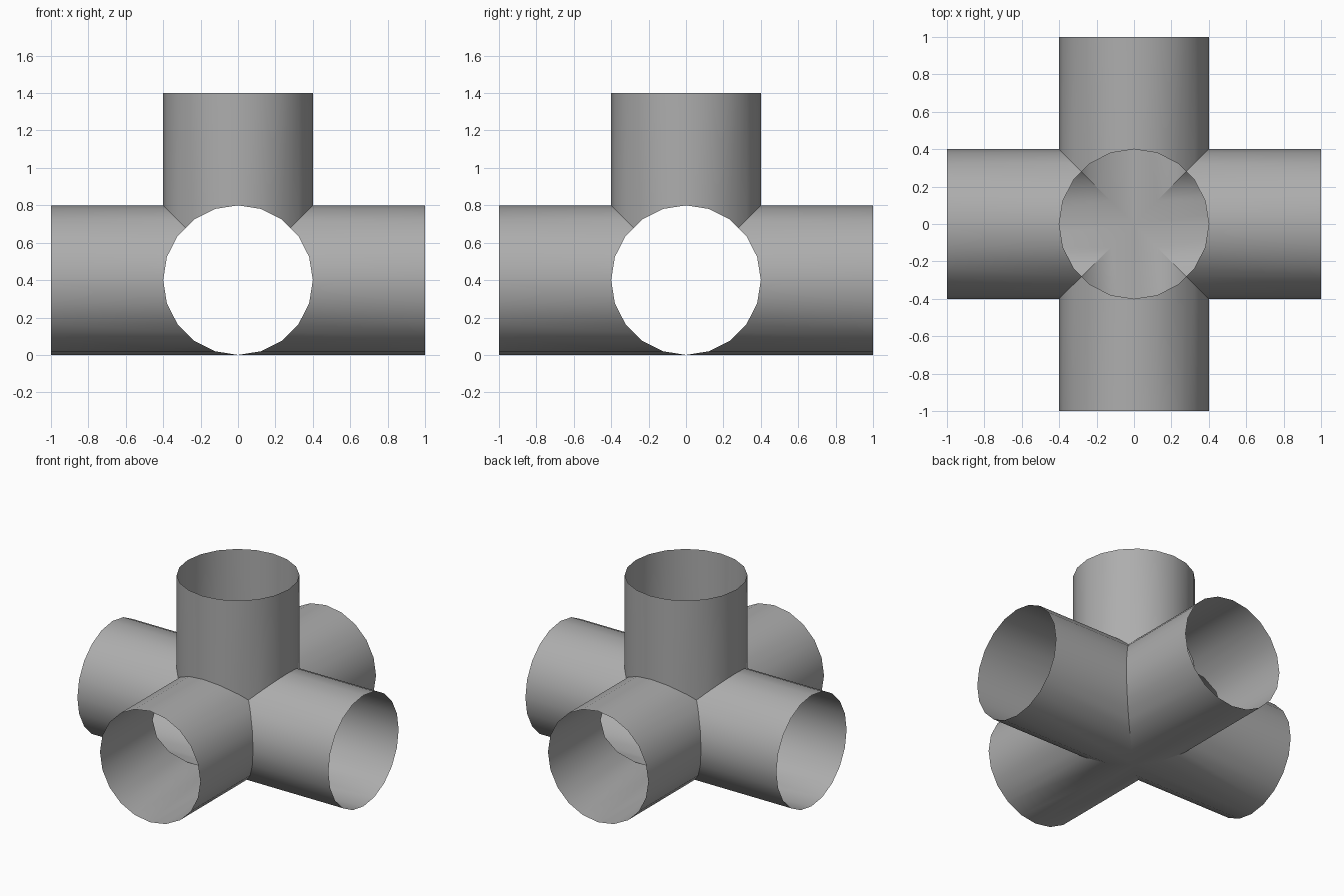
import bpy
import bmesh
import math
from mathutils import Vector

cube = bpy.data.objects.get("Cube")
if cube:
    bpy.data.objects.remove(cube)

RADIUS = 0.4
REACH = 1.0
SIDES = 20
CENTRE = Vector((0, 0, RADIUS))
UP = Vector((0, 0, 1))
AXES = [Vector((1, 0, 0)), Vector((0, 1, 0)), Vector((-1, 0, 0)), Vector((0, -1, 0)), UP]


def ring_points(axis):
    """Polygon around the axis, with extra points on the diagonals for the mitre corners."""
    v = Vector((0, 1, 0)) if axis == UP else UP
    u = v.cross(axis)
    step = 2 * math.pi / SIDES
    polar = [(i * step, RADIUS) for i in range(SIDES)]
    polar += [(math.pi / 4 + k * math.pi / 2, RADIUS * math.cos(step / 2)) for k in range(4)]
    return [u * (r * math.cos(a)) + v * (r * math.sin(a)) for a, r in sorted(polar)]


def add_arm(bm, axis):
    """Open pipe arm whose inner end is mitred against its neighbours."""
    neighbours = [d for d in AXES if abs(d.dot(axis)) < 0.5]
    inner, outer = [], []
    for p in ring_points(axis):
        start = max(p.dot(d) for d in neighbours)
        inner.append(bm.verts.new(CENTRE + p + axis * start))
        outer.append(bm.verts.new(CENTRE + p + axis * REACH))
    count = len(inner)
    for i in range(count):
        j = (i + 1) % count
        bm.faces.new((inner[i], inner[j], outer[j], outer[i]))


# Grey pipe material
grey = bpy.data.materials.new("pipe_grey")
grey.use_nodes = True
colour = (0.42, 0.42, 0.42, 1)
grey.diffuse_color = colour
grey.node_tree.nodes["Principled BSDF"].inputs["Base Color"].default_value = colour

# Five arms welded into one hollow junction
bm = bmesh.new()
for axis in AXES:
    add_arm(bm, axis)
bmesh.ops.remove_doubles(bm, verts=bm.verts[:], dist=0.0005)
mesh = bpy.data.meshes.new("pipe_junction")
bm.to_mesh(mesh)
bm.free()
mesh.materials.append(grey)
junction = bpy.data.objects.new("pipe_junction", mesh)
bpy.context.collection.objects.link(junction)

# Smooth pipes with sharp mitre seams
bpy.ops.object.select_all(action="DESELECT")
junction.select_set(True)
bpy.context.view_layer.objects.active = junction
bpy.ops.object.shade_smooth_by_angle(angle=math.radians(30))
